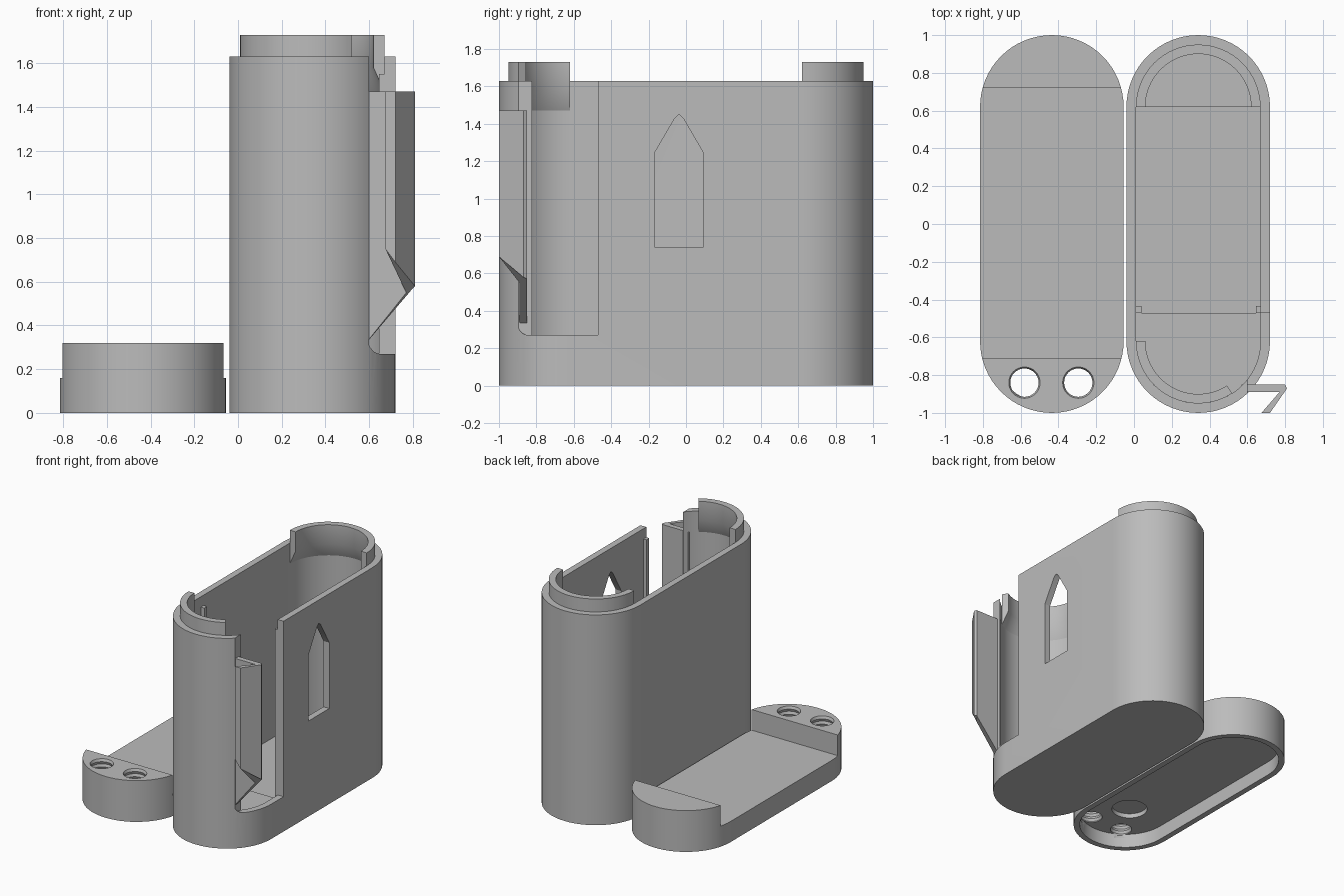
import bpy, bmesh, math
from mathutils import Vector

if "Cube" in bpy.data.objects:
    bpy.data.objects.remove(bpy.data.objects["Cube"])

grey = bpy.data.materials.new("plain grey")
grey.diffuse_color = (0.5, 0.5, 0.5, 1)
grey.use_nodes = True
grey.node_tree.nodes["Principled BSDF"].inputs["Base Color"].default_value = grey.diffuse_color


def make(name, bm):
    bmesh.ops.recalc_face_normals(bm, faces=bm.faces)
    me = bpy.data.meshes.new(name)
    bm.to_mesh(me)
    bm.free()
    me.materials.append(grey)
    ob = bpy.data.objects.new(name, me)
    bpy.context.collection.objects.link(ob)
    return ob


def loft(name, rings):
    """Skin a stack of equal-length closed rings and cap both ends."""
    bm = bmesh.new()
    vs = [[bm.verts.new(p) for p in r] for r in rings]
    n = len(vs[0])
    for a, b in zip(vs, vs[1:]):
        for i in range(n):
            bm.faces.new((a[i], a[(i + 1) % n], b[(i + 1) % n], b[i]))
    bm.faces.new(vs[0])
    bm.faces.new(vs[-1])
    return make(name, bm)


def prism(name, pts, z0, z1):
    return loft(name, [[(x, y, z) for x, y in pts] for z in (z0, z1)])


def prism_x(name, pts, x0, x1):
    return loft(name, [[(x, y, z) for y, z in pts] for x in (x0, x1)])


def rect(x0, x1, y0, y1):
    return [(x0, y0), (x1, y0), (x1, y1), (x0, y1)]


def circle(cx, cy, r, n=40):
    return [(cx + r * math.cos(2 * math.pi * i / n), cy + r * math.sin(2 * math.pi * i / n)) for i in range(n)]


def stadium(cx, r, y0=-9, y1=9, half=0.62, n=32):
    """Slot outline, optionally flattened at y0 / y1."""
    pts = []
    for s, start in ((1, 0), (-1, math.pi)):
        for i in range(n + 1):
            a = start + math.pi * i / n
            pts.append((cx + r * math.cos(a), s * half + r * math.sin(a)))
    out = []
    for i, p in enumerate(pts):          # clip against the two y limits
        q = pts[(i + 1) % len(pts)]
        if y0 <= p[1] <= y1:
            out.append(p)
        cuts = []
        for lim in (y0, y1):
            if (p[1] - lim) * (q[1] - lim) < 0:
                t = (lim - p[1]) / (q[1] - p[1])
                cuts.append((t, (p[0] + t * (q[0] - p[0]), lim)))
        out += [c[1] for c in sorted(cuts)]
    return out


def cut(ob, *cutters, op='DIFFERENCE'):
    for c in cutters:
        c.hide_render = True
        m = ob.modifiers.new("cut", 'BOOLEAN')
        m.operation, m.object, m.solver = op, c, 'EXACT'
        bpy.context.view_layer.objects.active = ob
        bpy.ops.object.modifier_apply(modifier=m.name)
        bpy.data.objects.remove(c)


def smooth(ob):
    bpy.ops.object.select_all(action='DESELECT')
    ob.select_set(True)
    bpy.context.view_layer.objects.active = ob
    bpy.ops.object.shade_smooth_by_angle(angle=math.radians(30))


BX, LX, R = 0.34, -0.435, 0.38

# case body: hollow slot-shaped shell with raised floor at both ends
body = prism("case_body", stadium(BX, R), 0, 1.63)
cut(body, prism("cavity", stadium(BX, 0.33), 0.24, 2),
    prism("floor_well", rect(BX - 0.33, BX + 0.33, -0.47, 0.62), 0.20, 0.5))

# side opening with a rounded lower corner
corner = [(-0.84 + 0.06 * math.cos(a), 0.33 + 0.06 * math.sin(a))
          for a in [math.pi + math.pi / 2 * i / 8 for i in range(9)]]
opening = [(-1.1, 2), (-1.1, 0.33)] + [(y, z) for y, z in corner] + [(-0.47, 0.27), (-0.47, 2)]
opening = [(-0.9, 2)] + opening[2:]
cut(body, prism_x("opening", opening, 0.60, 1.0))

# pointed window in the side wall
window = [(-0.165, 0.74), (0.09, 0.74), (0.09, 1.25), (-0.015, 1.43),
          (-0.037, 1.45), (-0.06, 1.43), (-0.165, 1.25)]
cut(body, prism_x("window", window, 0.6, 0.9))
smooth(body)


# locating lips around the rim, bevelled underneath
def lip(name, cy, a0, a1, n=32):
    section = [(0.28, 1.73), (0.33, 1.73), (0.33, 1.47), (0.28, 1.58)]
    rings = []
    for i in range(n + 1):
        a = math.radians(a0 + (a1 - a0) * i / n)
        rings.append([(BX + r * math.cos(a), cy + r * math.sin(a), z) for r, z in section])
    smooth(loft(name, rings))


lip("back_lip", 0.62, 0, 180)
lip("front_lip", -0.62, 180, 303)

# small guide ribs inside the walls
for name, x0, x1 in (("left_rib", 0.005, 0.04), ("right_rib", 0.645, 0.675)):
    prism(name, rect(x0, x1, -0.47, -0.435), 0.2, 1.55)

# hooked clip beside the opening, tapering to a point below
clip_pts = [(0.57, -0.85), (0.80, -0.85), (0.81, -0.87), (0.72, -1.0),
            (0.675, -1.0), (0.77, -0.89), (0.57, -0.89)]
clip_low = [0.30, 0.57, 0.58, 0.69, 0.75, 0.55, 0.30]
loft("clip", [[(x, y, z) for (x, y), z in zip(clip_pts, clip_low)],
              [(x, y, 1.47) for x, y in clip_pts]])

# lid: slot-shaped plate with a raised block at each end
lid = prism("lid", stadium(LX, R), 0, 0.32)
cut(lid, prism("lid_step", rect(LX - 0.5, LX + 0.5, -0.71, 0.72), 0.16, 0.5),
    prism("lid_recess", stadium(LX, 0.335), -0.1, 0.11),
    prism("magnet_recess", circle(LX, -0.57, 0.13), 0.05, 0.145))

# two threaded holes through the front block
for hx in (-0.58, -0.295):
    rings = []
    for i in range(15):
        z = 0.08 + 0.02 * i
        r = 0.075 if i % 2 else 0.083
        rings.append([(x, y, z) for x, y in circle(hx, -0.84, r, 32)])
    cut(lid, loft("threaded_hole", rings))
smooth(lid)
